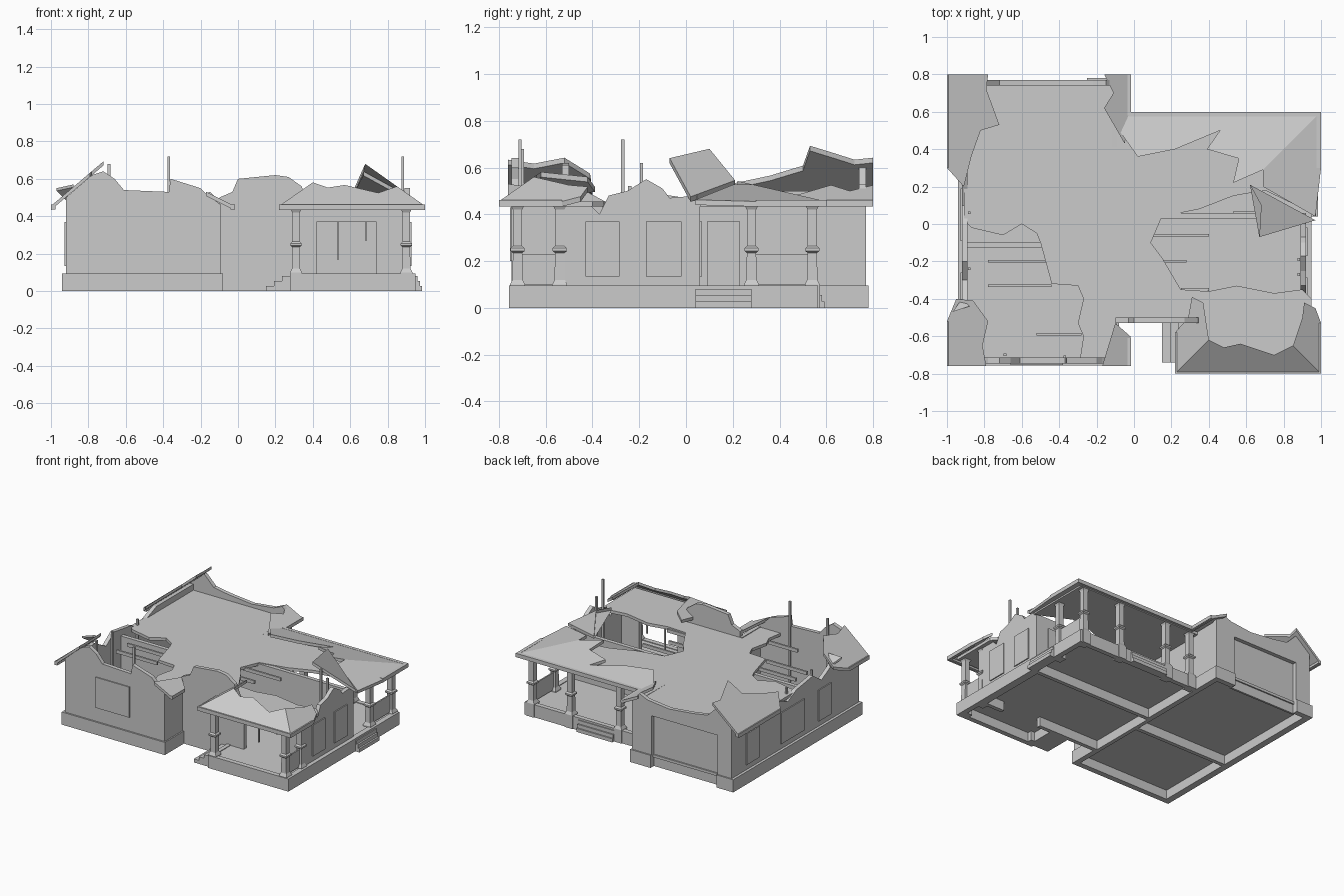
import bpy
import bmesh
from mathutils import Vector

default_cube = bpy.data.objects.get("Cube")
if default_cube:
    bpy.data.objects.remove(default_cube, do_unlink=True)

plaster = bpy.data.materials.new("grey plaster")
plaster.use_nodes = True
GREY = (0.6, 0.6, 0.6, 1)
plaster.diffuse_color = GREY
plaster.node_tree.nodes["Principled BSDF"].inputs["Base Color"].default_value = GREY


def finish(name, bm):
    bmesh.ops.recalc_face_normals(bm, faces=bm.faces[:])
    mesh = bpy.data.meshes.new(name)
    bm.to_mesh(mesh)
    bm.free()
    mesh.materials.append(plaster)
    obj = bpy.data.objects.new(name, mesh)
    bpy.context.scene.collection.objects.link(obj)
    return obj


def prism(name, outline, offset):
    """Extrude a closed outline of 3D points by an offset."""
    bm = bmesh.new()
    near = [bm.verts.new(p) for p in outline]
    far = [bm.verts.new(Vector(p) + Vector(offset)) for p in outline]
    bm.faces.new(near)
    bm.faces.new(far[::-1])
    for i in range(len(near)):
        j = (i + 1) % len(near)
        bm.faces.new((near[i], near[j], far[j], far[i]))
    bm.normal_update()
    bmesh.ops.triangulate(bm, faces=[f for f in bm.faces if len(f.verts) > 4],
                          ngon_method="EAR_CLIP")
    return finish(name, bm)


def box(name, x, y, z):
    corners = [(x[0], y[0], z[0]), (x[1], y[0], z[0]), (x[1], y[1], z[0]), (x[0], y[1], z[0])]
    return prism(name, corners, (0, 0, z[1] - z[0]))


def wall(name, along, position, tops, opening=None, thick=0.03):
    """Upright wall with a broken top edge; position is its low coordinate."""
    outline = [(tops[0][0], 0)] + tops + [(tops[-1][0], 0)]
    if opening:
        left, right, height = opening
        outline += [(right, 0), (right, height), (left, height), (left, 0)]
    if along == "x":
        return prism(name, [(u, position, z) for u, z in outline], (0, thick, 0))
    return prism(name, [(position, u, z) for u, z in outline], (thick, 0, 0))


def roof(name, outline, height):
    """Broken roof sheet: plan outline lifted by a slope rule."""
    return prism(name, [(x, y, height(x, y)) for x, y in outline], (0, 0, -0.022))


def column(name, x, y):
    rings = [(.032, 0), (.032, .1), (.022, .12), (.02, .235), (.03, .243),
             (.03, .255), (.02, .265), (.02, .42), (.03, .44)]
    bm = bmesh.new()
    loops = [[bm.verts.new((x + sx * r, y + sy * r, z))
              for sx, sy in ((-1, -1), (1, -1), (1, 1), (-1, 1))] for r, z in rings]
    for low, high in zip(loops, loops[1:]):
        for i in range(4):
            j = (i + 1) % 4
            bm.faces.new((low[i], low[j], high[j], high[i]))
    bm.faces.new(loops[0])
    bm.faces.new(loops[-1])
    return finish(name, bm)


# Broken outer walls
wall("wing_front_wall", "x", -.745,
     [(-.92, .5), (-.78, .62), (-.72, .64), (-.66, .6), (-.61, .54), (-.37, .53),
      (-.36, .6), (-.2, .55), (-.17, .52), (-.09, .46)])
wall("wing_back_wall", "x", .74,
     [(-.92, .5), (-.8, .6), (-.72, .52), (-.6, .5), (-.4, .48), (-.22, .5),
      (-.15, .53), (-.09, .47)], opening=(-.8, -.25, .39))
wall("wing_outer_wall", "y", -.92,
     [(-.74, .5), (-.43, .5), (-.3, .43), (-.2, .5), (0, .47), (.1, .42), (.2, .46),
      (.3, .5), (.77, .5)])
wall("wing_inner_wall_front", "y", -.12, [(-.74, .46), (-.5, .46)])
wall("wing_inner_wall_back", "y", -.12, [(.05, .45), (.77, .46)])
wall("middle_front_wall", "x", -.53,
     [(-.1, .5), (-.03, .53), (0, .6), (.2, .62), (.27, .61), (.34, .56), (.38, .45), (.92, .45)],
     opening=(.42, .74, .37))
wall("main_side_wall", "y", .89,
     [(-.51, .45), (-.42, .45), (-.37, .4), (-.33, .48), (-.25, .5), (-.17, .55),
      (-.1, .51), (-.07, .47), (.05, .48)])
wall("main_back_wall", "x", .03, [(-.1, .45), (.92, .45)])
box("garage_door", (-.81, -.24), (.725, .74), (0, .4))

# Inner partitions
wall("wing_partition", "x", -.125, [(-.9, .44), (-.1, .44)])
wall("hall_partition", "y", -.12, [(-.5, .44), (.05, .44)])

# Foundation skirts
PLINTH = (0, .095)
skirts = [
    ("wing_front", (-.94, -.08), (-.757, -.72)), ("wing_outer", (-.94, -.9), (-.757, .78)),
    ("wing_back_outer", (-.94, -.8), (.74, .78)), ("wing_back_inner", (-.25, -.08), (.74, .78)),
    ("wing_inner_front", (-.12, -.08), (-.757, -.5)), ("wing_inner_back", (-.12, -.08), (.05, .78)),
    ("porch_front", (.28, .95), (-.757, -.72)), ("porch_side", (.28, .31), (-.757, -.5)),
    ("main_side", (.91, .95), (-.757, .565)), ("porch_back", (-.09, .95), (.53, .565)),
]
for part, x, y in skirts:
    box(part + "_plinth", x, y, PLINTH)

# Floors
FLOOR = (.07, .09)
box("wing_floor", (-.92, -.09), (-.74, .75), FLOOR)
box("main_floor", (-.09, .93), (-.51, .05), FLOOR)
box("front_porch_floor", (.28, .94), (-.75, -.51), FLOOR)
box("back_porch_floor", (-.09, .94), (.05, .56), FLOOR)

# Ceiling slab, broken open over two rooms
ceiling = [(-.91, .75), (-.1, .75), (-.1, .57), (.95, .57), (.95, .06), (.7, .18), (.53, .15),
           (.35, .08), (.15, .04), (.09, -.1), (.15, -.18), (.25, -.35), (.4, -.36), (.55, -.33),
           (.75, -.37), (.9, -.35), (.95, -.4), (.95, -.75), (.28, -.75), (.28, -.51), (-.1, -.51),
           (-.1, -.73), (-.29, -.73), (-.27, -.6), (-.3, -.53), (-.27, -.4), (-.3, -.33),
           (-.44, -.32), (-.5, -.1), (-.52, -.05), (-.6, 0), (-.7, -.06), (-.87, -.02), (-.91, .02)]
roof("ceiling_slab", ceiling, lambda x, y: .455)

# Exposed joists and studs
joists = [(-.78, -.47, -.2), (-.78, -.44, -.33), (-.52, -.28, -.59),
          (.09, .4, -.06), (.15, .28, -.2), (.25, .4, -.35)]
for start, end, y in joists:
    box("broken_joist", (start, end), (y - .007, y + .007), (.42, .445))
studs = [(-.37, -.71, .72), (.88, -.27, .72), (-.69, -.7, .68), (.88, -.19, .62),
         (-.88, -.24, .52), (-.88, .06, .5)]
for x, y, top in studs:
    box("bare_stud", (x - .007, x + .007), (y - .007, y + .007), (.09, top))


# Remaining roof sheets
def wing_outer_slope(x, y):
    return .455 + .85 * (x + 1)


def wing_inner_slope(x, y):
    return .455 + .5 * (-.02 - x)


roof("wing_roof_back_outer", [(-1, .8), (-.78, .8), (-.79, .72), (-.76, .64), (-.72, .53),
                              (-.82, .5), (-.87, .36), (-.91, .2), (-1, .3)], wing_outer_slope)
roof("wing_roof_front_outer", [(-1, -.76), (-.79, -.76), (-.81, -.65), (-.78, -.52),
                               (-.86, -.41), (-.95, -.4), (-1, -.52)], wing_outer_slope)
roof("wing_roof_back_inner", [(-.02, .8), (-.16, .8), (-.11, .7), (-.16, .62),
                              (-.05, .43), (-.02, .58)], wing_inner_slope)
roof("wing_roof_front_inner", [(-.02, -.76), (-.17, -.76), (-.1, -.53), (-.02, -.6)],
     wing_inner_slope)
roof("front_porch_roof", [(.22, -.8), (1, -.8), (.85, -.65), (.75, -.7), (.57, -.64),
                          (.48, -.66), (.4, -.62)], lambda x, y: .455 + .7 * (y + .8))
roof("front_porch_roof_inner", [(.22, -.8), (.4, -.62), (.37, -.42), (.31, -.39), (.29, -.5),
                                (.22, -.58)], lambda x, y: .455 + .7 * (x - .22))
roof("front_porch_roof_outer", [(1, -.8), (.85, -.65), (.9, -.5), (.91, -.42), (.97, -.45),
                                (1, -.53)], lambda x, y: .455 + .7 * (1 - x))
roof("back_porch_roof", [(-.03, .6), (1, .6), (.69, .29), (.53, .22), (.56, .35), (.39, .4),
                         (.46, .5), (.22, .4), (.02, .36), (-.08, .5)],
     lambda x, y: .455 + .23 * (.6 - y))
roof("back_porch_roof_outer", [(1, .6), (.69, .29), (.69, .2), (.97, .04), (1, .3)],
     lambda x, y: .455 + .23 * (1 - x))
prism("lifted_roof_corner", [(.97, .02, .475), (.62, .21, .545), (.68, .1, .68),
                             (.67, -.07, .64)], (0, 0, -.022))
prism("loose_roof_shard", [(-.97, -.47, .55), (-.88, -.44, .57), (-.92, -.4, .5)], (0, 0, -.015))

# Gutters along the eaves
gutters = [((-1, -.975), (.3, .8)), ((-1, -.975), (-.76, -.52)), ((-.04, -.015), (.58, .8)),
           ((-.04, -.015), (-.76, -.61)), ((.22, 1), (-.8, -.775)), ((.22, .245), (-.8, -.58)),
           ((.975, 1), (-.8, -.53)), ((-.03, 1), (.575, .6)), ((.975, 1), (.3, .6))]
for x, y in gutters:
    box("gutter", x, y, (.437, .462))

# Porch columns and low rails
for x, y in [(.31, -.72), (.9, -.72), (.9, -.54), (.9, .28), (.9, .54), (.58, .54),
             (.17, .54), (-.04, .54)]:
    column("porch_column", x, y)
for y in [(-.7, -.56), (.3, .52)]:
    box("porch_rail", (.895, .905), y, (.1, .23))

# Porch steps, each tread shorter than the one below
for i in range(3):
    rise = (0, .027 * (i + 1))
    box("front_porch_step", (.15 + .043 * i, .29), (-.74, -.53), rise)
    box("side_porch_step", (.94, .985 - .013 * i), (.04, .28), rise)
    box("back_porch_step", (.2, .5), (.55, .592 - .01 * i), rise)

# Window and door plates
PANE = (.135, .37)
for y in [(.45, .6), (-.09, .19), (-.41, -.26)]:
    box("wing_outer_window", (-.928, -.919), y, PANE)
for y in [(-.43, -.285), (-.17, -.02)]:
    box("main_side_window", (.919, .928), y, PANE)
box("wing_front_window", (-.66, -.38), (-.753, -.744), (.2, .43))
box("wing_porch_door", (-.091, -.082), (.09, .23), (.09, .37))
box("back_porch_window", (.53, .82), (.059, .068), PANE)

# Leftover frame in the front doorway
for x, low in [(.53, .17), (.68, .27)]:
    box("doorway_post", (x, x + .01), (-.52, -.51), (low, .37))
